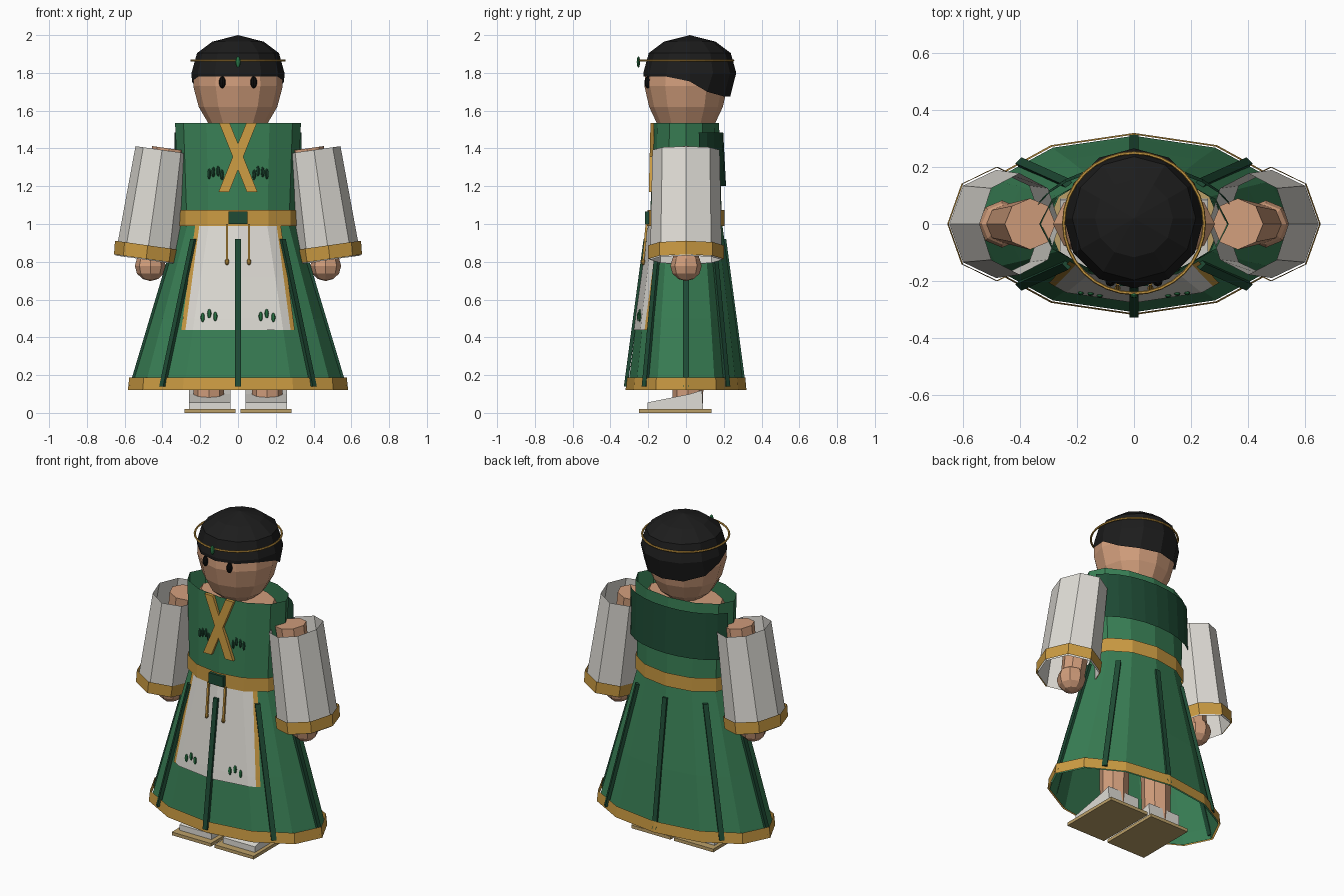
import bpy, bmesh
from math import sin, cos, pi, radians
from mathutils import Vector

if "Cube" in bpy.data.objects:
    bpy.data.objects.remove(bpy.data.objects["Cube"])


def material(name, rgb):
    m = bpy.data.materials.new(name)
    m.use_nodes = True
    m.diffuse_color = (*rgb, 1)
    m.node_tree.nodes["Principled BSDF"].inputs["Base Color"].default_value = (*rgb, 1)
    return m


GREEN = material("green cloth", (0.04, 0.21, 0.09))
DARK = material("dark green trim", (0.013, 0.07, 0.035))
LEAF = material("leaf green", (0.02, 0.17, 0.055))
WHITE = material("white cloth", (0.74, 0.72, 0.67))
GOLD = material("gold trim", (0.6, 0.33, 0.055))
SKIN = material("skin", (0.64, 0.34, 0.2))
BLACK = material("black hair", (0.012, 0.012, 0.012))
EYE = material("eye black", (0.004, 0.004, 0.004))
TAN = material("tan sole", (0.5, 0.35, 0.14))


def finish(name, bm, *mats):
    mesh = bpy.data.meshes.new(name)
    bm.to_mesh(mesh)
    bm.free()
    for m in mats:
        mesh.materials.append(m)
    obj = bpy.data.objects.new(name, mesh)
    bpy.context.collection.objects.link(obj)
    return obj


def sheet(name, rows, mats, closed=False, caps=False, rule=None):
    """Skin rows of points with quads; rule(column) picks the material."""
    bm = bmesh.new()
    grid = [[bm.verts.new(p) for p in row] for row in rows]
    n = len(rows[0])
    for a, b in zip(grid, grid[1:]):
        for i in range(n if closed else n - 1):
            j = (i + 1) % n
            f = bm.faces.new((a[i], a[j], b[j], b[i]))
            f.material_index = rule(i) if rule else 0
    if caps:
        bm.faces.new(grid[0])
        bm.faces.new(grid[-1])
    bmesh.ops.remove_doubles(bm, verts=bm.verts, dist=1e-5)
    bmesh.ops.recalc_face_normals(bm, faces=bm.faces)
    return finish(name, bm, *mats)


def loft(name, rings, mat, n=12, tilt=0, caps=False):
    """Tube through elliptical rings (x, y, z, rx, ry)."""
    rows = []
    for x, y, z, rx, ry in rings:
        angles = [2 * pi * i / n for i in range(n)]
        rows.append([(x + rx * cos(a) * cos(tilt), y + ry * sin(a),
                      z + rx * cos(a) * sin(tilt)) for a in angles])
    return sheet(name, rows, [mat], True, caps)


def upright(name, profile, mat, n=12, y=0, caps=False):
    return loft(name, [(0, y, z, rx, ry) for z, rx, ry in profile], mat, n, 0, caps)


def bar(name, p, q, side, norm, mat):
    p, q, s, d = Vector(p), Vector(q), Vector(side), Vector(norm)
    rows = [[c + s + d, c - s + d, c - s - d, c + s - d] for c in (p, q)]
    return sheet(name, rows, [mat], True, True)


def ellipsoid(name, centre, radii, mat, segments=8, rings=6):
    bm = bmesh.new()
    bmesh.ops.create_uvsphere(bm, u_segments=segments, v_segments=rings, radius=1)
    bmesh.ops.scale(bm, verts=bm.verts, vec=radii)
    bmesh.ops.translate(bm, verts=bm.verts, vec=centre)
    return finish(name, bm, mat)


def block(name, x, y, z, mat):
    return bar(name, (x[0], sum(y) / 2, sum(z) / 2), (x[1], sum(y) / 2, sum(z) / 2),
               (0, (y[1] - y[0]) / 2, 0), (0, 0, (z[1] - z[0]) / 2), mat)


# Gown
SKIRT = [(0.12, 0.57, 0.31), (0.185, 0.555, 0.3), (0.5, 0.46, 0.262), (1.01, 0.305, 0.19)]
BODICE = [(1.0, 0.312, 0.19), (1.535, 0.333, 0.175)]


def size_at(profile, z):
    for (z0, a0, b0), (z1, a1, b1) in zip(profile, profile[1:]):
        if z <= z1:
            t = (z - z0) / (z1 - z0)
            return a0 + (a1 - a0) * t, b0 + (b1 - b0) * t


def front_y(profile, x, z):
    """Front of the twelve-sided gown at x and z."""
    rx, ry = size_at(profile, z)
    x = abs(x)
    if x <= rx / 2:
        return -ry * (1 - 0.134 * x / (rx / 2))
    return -ry * (0.866 - 0.366 * (x - rx / 2) / (0.366 * rx))


upright("skirt", SKIRT, GREEN)
upright("skirt_hem", [(0.12, 0.583, 0.32), (0.187, 0.576, 0.314)], GOLD)
upright("bodice", BODICE, GREEN)
upright("belt", [(0.99, 0.322, 0.204), (1.075, 0.322, 0.204)], GOLD)
block("belt_buckle", (-0.05, 0.05), (-0.218, -0.19), (1.0, 1.066), DARK)

# Skirt ribs
for k in range(8):
    a = k * pi / 4
    out = Vector((cos(a), sin(a), 0))
    lift = 0.012 if k == 6 else 0
    ends = []
    for z in (0.92, 0.14):
        rx, ry = size_at(SKIRT, z)
        ends.append(Vector((rx * cos(a), ry * sin(a), z)) + out * lift)
    bar("skirt_rib", *ends, (-0.015 * sin(a), 0.015 * cos(a), 0), out * 0.01, DARK)

# Apron with gold side borders
rows = []
for z in (0.995, 0.72, 0.5, 0.44):
    edge = 0.227 + (0.99 - z) * 0.133
    half = size_at(SKIRT, z)[0] / 2
    xs = [-edge, 0.022 - edge, -half, 0, half, edge - 0.022, edge]
    rows.append([(x, front_y(SKIRT, x, z) - 0.008, z) for x in xs])
sheet("apron", rows, [WHITE, GOLD], rule=lambda i: int(i in (0, 5)))

# Shawl across the back
arc = [radians(20 + 14 * i) for i in range(11)]
sheet("shawl", [[(rx * cos(a), ry * sin(a), z) for a in arc]
                for z, rx, ry in ((1.2, 0.36, 0.212), (1.485, 0.358, 0.197))], [DARK])

# Crossed chest straps
for s in (-1, 1):
    bar("chest_strap", (0.072 * s, -0.178, 1.535), (-0.075 * s, -0.187, 1.17),
        (0.028, 0, 0), (0, 0.01, 0), GOLD)

# Embroidered leaves and belt tassels
for s in (-1, 1):
    for x, z in ((0.085, 1.26), (0.105, 1.28), (0.13, 1.275), (0.152, 1.265)):
        ellipsoid("chest_leaf", (x * s, front_y(BODICE, x, z), z), (0.01, 0.008, 0.028), DARK)
    for x, z in ((0.12, 0.51), (0.152, 0.525), (0.187, 0.505)):
        ellipsoid("apron_leaf", (x * s, front_y(SKIRT, x, z) - 0.01, z),
                  (0.011, 0.008, 0.025), LEAF)
    x = 0.058 * s
    bar("tassel_cord", (x, -0.208, 1.0), (x, -0.226, 0.81), (0.006, 0, 0), (0, 0.006, 0), GOLD)
    ellipsoid("tassel_end", (x, -0.227, 0.8), (0.011, 0.011, 0.018), GOLD)

# Body
upright("torso", [(1.0, 0.26, 0.14), (1.42, 0.285, 0.15), (1.49, 0.24, 0.13)], SKIN, caps=True)
upright("head", [(1.47, 0, 0), (1.48, 0.09, 0.09), (1.535, 0.158, 0.155), (1.62, 0.208, 0.195),
                 (1.73, 0.237, 0.22), (1.79, 0.234, 0.217), (1.88, 0.19, 0.18),
                 (1.93, 0, 0)], SKIN)

# Hair cap, longer toward the back
hair = upright("hair", [(1.68, 0.244, 0.244), (1.8, 0.246, 0.246), (1.905, 0.217, 0.217),
                        (1.965, 0.137, 0.137), (2.0, 0, 0)], BLACK, y=0.02)
for v in hair.data.vertices:
    if v.co.z < 1.7:
        y = v.co.y
        v.co.z = 1.78 if y < -0.05 else 1.755 if y < 0.08 else 1.7 if y < 0.2 else 1.675
        if y > 0.08:
            v.co.y -= 0.03

# Circlet and gem
bpy.ops.mesh.primitive_torus_add(major_radius=0.247, minor_radius=0.006, major_segments=32,
                                 minor_segments=6, location=(0, 0.003, 1.865))
circlet = bpy.context.object
circlet.name = "circlet"
circlet.data.materials.append(GOLD)
ellipsoid("circlet_gem", (0, -0.252, 1.858), (0.014, 0.009, 0.03), LEAF)

# Paired parts
for s, word in ((1, "left"), (-1, "right")):
    ellipsoid(word + "_eye", (0.083 * s, -0.202, 1.75), (0.018, 0.018, 0.032), EYE)
    loft(word + "_sleeve", [(0.402 * s, 0, 1.392, 0.142, 0.178), (0.485 * s, 0, 0.81, 0.166, 0.19)],
         WHITE, 8, 0.14 * s)
    loft(word + "_cuff", [(0.478 * s, 0, 0.887, 0.175, 0.2), (0.486 * s, 0, 0.815, 0.172, 0.2)],
         GOLD, 8, 0.14 * s)
    loft(word + "_arm", [(0.365 * s, 0, 1.4, 0.09, 0.09), (0.455 * s, 0, 0.79, 0.068, 0.068)],
         SKIN, 8, 0.14 * s, True)
    ellipsoid(word + "_hand", (0.464 * s, 0, 0.778), (0.082, 0.083, 0.08), SKIN)
    loft(word + "_leg", [(0.155 * s, 0.01, 0.05, 0.08, 0.08), (0.15 * s, 0.01, 1.0, 0.1, 0.1)],
         SKIN, 8, 0, True)
    side = [(-0.205, 0.018), (-0.205, 0.055), (0.02, 0.1), (0.085, 0.12), (0.09, 0.018)]
    sheet(word + "_shoe", [[(x * s, y, z) for y, z in side] for x in (0.04, 0.26)],
          [WHITE], True, True)
    block(word + "_sole", (0.013 * s, 0.283 * s), (-0.25, 0.135), (0, 0.02), TAN)
